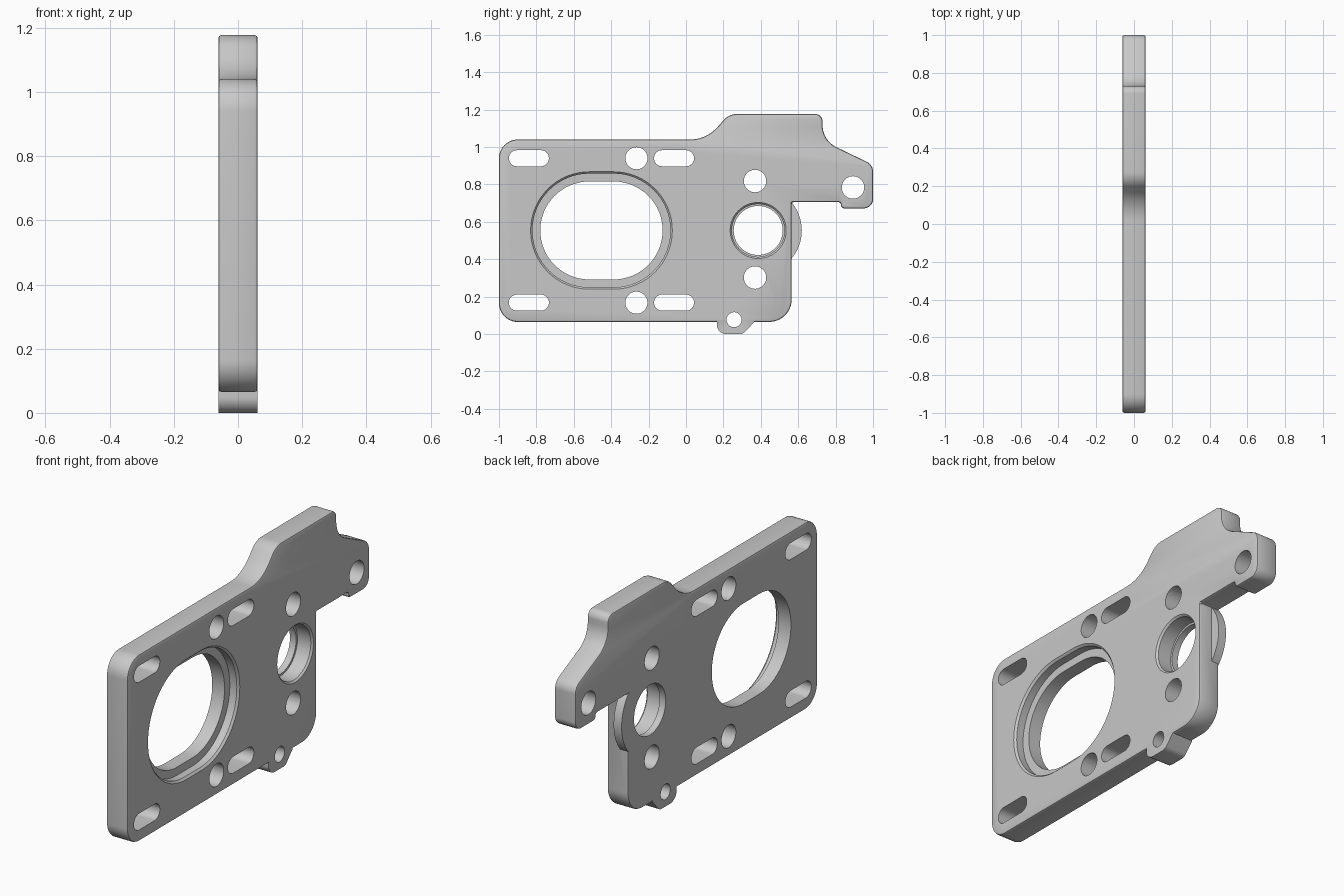
import bpy, bmesh
from math import sin, cos, pi, tan
from mathutils import Vector

if "Cube" in bpy.data.objects:
    bpy.data.objects.remove(bpy.data.objects["Cube"], do_unlink=True)

HALF = 0.0615   # half plate thickness
MID = 0.554     # height of the two main bores

metal = bpy.data.materials.new("plain grey metal")
metal.use_nodes = True
metal.diffuse_color = (0.58, 0.58, 0.58, 1)
metal.node_tree.nodes["Principled BSDF"].inputs["Base Color"].default_value = (0.58, 0.58, 0.58, 1)


def rounded(corners, steps=12):
    """Closed outline in the side plane; each corner is (y, z, fillet radius)."""
    pts = []
    for i, (y, z, r) in enumerate(corners):
        p = Vector((y, z))
        a = (Vector(corners[i - 1][:2]) - p).normalized()
        b = (Vector(corners[(i + 1) % len(corners)][:2]) - p).normalized()
        if r == 0:
            pts.append(p)
            continue
        half = a.angle(b) / 2
        centre = p + (a + b).normalized() * (r / sin(half))
        start = p + a * (r / tan(half)) - centre
        end = p + b * (r / tan(half)) - centre
        sweep = pi - 2 * half
        for k in range(steps + 1):
            t = k / steps
            pts.append(centre + (start * sin((1 - t) * sweep) + end * sin(t * sweep)) / sin(sweep))
    return pts


def slot(y, z, straight, r, steps=32):
    """Stadium outline; straight = 0 gives a circle."""
    pts = []
    for side in (1, -1):
        for k in range(steps + (1 if straight else 0)):
            a = -pi / 2 + pi * k / steps
            pts.append(Vector((y + side * (straight + r * cos(a)), z + side * r * sin(a))))
    return pts


def loft(name, sections):
    """Solid through (x, outline) sections that share a point count."""
    bm = bmesh.new()
    rings = [[bm.verts.new((x, p.x, p.y)) for p in pts] for x, pts in sections]
    n = len(rings[0])
    for lo, hi in zip(rings, rings[1:]):
        for i in range(n):
            j = (i + 1) % n
            bm.faces.new((lo[i], lo[j], hi[j], hi[i]))
    bm.faces.new(rings[0][::-1])
    bm.faces.new(rings[-1])
    bmesh.ops.recalc_face_normals(bm, faces=bm.faces)
    mesh = bpy.data.meshes.new(name)
    bm.to_mesh(mesh)
    bm.free()
    mesh.materials.append(metal)
    obj = bpy.data.objects.new(name, mesh)
    bpy.context.collection.objects.link(obj)
    return obj


def apply(obj, mod):
    bpy.context.view_layer.objects.active = obj
    bpy.ops.object.modifier_apply(modifier=mod.name)


def combine(obj, tool, operation):
    tool.hide_render = True
    mod = obj.modifiers.new("combine", 'BOOLEAN')
    mod.operation = operation
    mod.solver = 'EXACT'
    mod.object = tool
    apply(obj, mod)
    bpy.data.objects.remove(tool, do_unlink=True)


# Main plate with softened rim
outline = rounded([
    (-1, 0.065, 0.1), (-1, 1.04, 0.1), (0.11, 1.04, 0.2), (0.23, 1.177, 0.1),
    (0.73, 1.177, 0.04), (0.73, 1.035, 0.13), (1, 0.905, 0.06), (1, 0.672, 0.05),
    (0.828, 0.672, 0.02), (0.828, 0.705, 0.012), (0.565, 0.705, 0), (0.565, 0.065, 0.12)])
plate = loft("mounting_plate", [(-HALF, outline), (HALF, outline)])
rim = plate.modifiers.new("rim", 'BEVEL')
rim.width = 0.01
rim.segments = 2
rim.limit_method = 'ANGLE'
rim.angle_limit = 1.4
rim.use_clamp_overlap = False
apply(plate, rim)

# Bottom lug and the thin flange behind the bearing bore
lug = rounded([(0.165, 0.12, 0), (0.165, 0, 0.05), (0.305, 0, 0.04),
               (0.365, 0.065, 0.01), (0.365, 0.12, 0)])
combine(plate, loft("lug", [(-0.061, lug), (0.061, lug)]), 'UNION')
flange = slot(0.385, MID, 0, 0.234, 48)
combine(plate, loft("flange", [(-0.061, flange), (-0.015, flange)]), 'UNION')

# Stepped bores: large oval and round bearing seat
oval = [(-0.08, 0.262), (0.01, 0.262), (0.011, 0.304), (0.051, 0.304), (HALF, 0.314), (0.08, 0.332)]
combine(plate, loft("oval_bore", [(x, slot(-0.452, MID, 0.065, r)) for x, r in oval]), 'DIFFERENCE')
seat = [(-0.08, 0.131), (-0.026, 0.131), (-0.025, 0.141), (0.052, 0.141), (HALF, 0.15), (0.08, 0.168)]
combine(plate, loft("bearing_bore", [(x, slot(0.386, MID, 0, r)) for x, r in seat]), 'DIFFERENCE')

# Through slots and bolt holes: y, z, half straight length, radius
holes = [(0.893, 0.784, 0, 0.06), (0.257, 0.077, 0, 0.04)]
for z in (0.168, 0.94):
    holes += [(-0.84, z, 0.064, 0.043), (-0.064, z, 0.064, 0.043), (-0.265, z, 0, 0.059)]
for z in (0.302, 0.818):
    holes.append((0.369, z, 0, 0.06))
for hole in holes:
    shape = slot(*hole, steps=20)
    combine(plate, loft("hole", [(-0.1, shape), (0.1, shape)]), 'DIFFERENCE')

# Smooth walls, sharp edges
bpy.ops.object.select_all(action='DESELECT')
plate.select_set(True)
bpy.context.view_layer.objects.active = plate
bpy.ops.object.shade_smooth_by_angle(angle=0.5)
